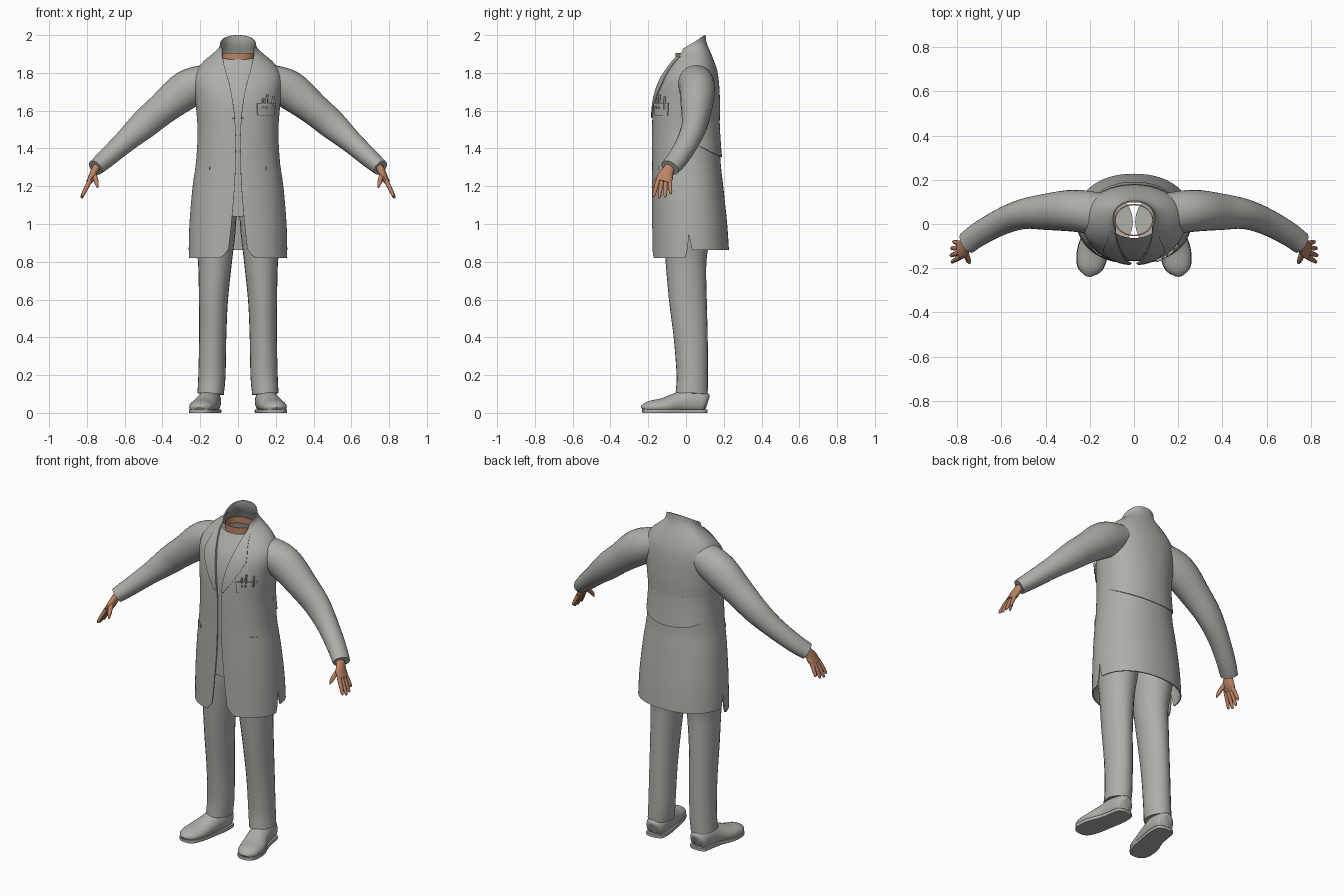
import bpy, bmesh, math
from mathutils import Vector

if "Cube" in bpy.data.objects:
    bpy.data.objects.remove(bpy.data.objects["Cube"])


def material(name, rgb):
    m = bpy.data.materials.new(name)
    m.use_nodes = True
    m.diffuse_color = (*rgb, 1)
    m.node_tree.nodes["Principled BSDF"].inputs["Base Color"].default_value = (*rgb, 1)
    return m


GREY = material("cloth grey", (0.42, 0.43, 0.40))
SKIN = material("skin", (0.50, 0.23, 0.13))


def sample(table, s):
    """Smooth interpolation of table rows keyed by their first value."""
    s = min(max(s, table[0][0]), table[-1][0])
    i = next(k for k in range(len(table) - 1) if s <= table[k + 1][0])
    lo, hi = table[i], table[i + 1]
    before, after = table[max(i - 1, 0)], table[min(i + 2, len(table) - 1)]
    h = hi[0] - lo[0]
    t = (s - lo[0]) / h
    row = []
    for p, a, b, q in zip(before[1:], lo[1:], hi[1:], after[1:]):
        ma = (b - p) / (hi[0] - before[0]) * h
        mb = (q - a) / (after[0] - lo[0]) * h
        row.append((2*t**3 - 3*t**2 + 1) * a + (t**3 - 2*t**2 + t) * ma
                   + (3*t**2 - 2*t**3) * b + (t**3 - t**2) * mb)
    return row


def build(name, rows, mat, closed=False, caps=False, thick=0):
    """Skin a grid of points into a smooth object."""
    bm = bmesh.new()
    grid = [[bm.verts.new(p) for p in row] for row in rows]
    n = len(grid[0])
    for a, b in zip(grid, grid[1:]):
        for j in range(n if closed else n - 1):
            k = (j + 1) % n
            bm.faces.new((a[j], a[k], b[k], b[j]))
    if caps:
        bm.faces.new(grid[0])
        bm.faces.new(grid[-1])
    bmesh.ops.recalc_face_normals(bm, faces=bm.faces)
    if thick:
        bmesh.ops.solidify(bm, geom=bm.faces[:], thickness=thick)
        bmesh.ops.recalc_face_normals(bm, faces=bm.faces)
    mesh = bpy.data.meshes.new(name)
    bm.to_mesh(mesh)
    bm.free()
    mesh.materials.append(mat)
    mesh.shade_smooth()
    mesh.set_sharp_from_angle(angle=math.radians(45))
    obj = bpy.data.objects.new(name, mesh)
    bpy.context.collection.objects.link(obj)
    return obj


def tube(name, rings, mat, side=1, ref=(0, 1, 0), steps=4, sides=24, floor=None):
    """Loft ellipses (x, y, z, ra, rb) along a smooth path."""
    table = [(i, *r) for i, r in enumerate(rings)]
    last = len(rings) - 1
    rows = []
    for k in range(last * steps + 1):
        s = k / steps
        x, y, z, ra, rb = sample(table, s)
        ahead = Vector(sample(table, s + 0.1)[:3]) - Vector(sample(table, s - 0.1)[:3])
        a = Vector(ref).cross(ahead).normalized()
        b = ahead.normalized().cross(a)
        row = []
        for j in range(sides):
            q = math.tau * j / sides
            p = Vector((x, y, z)) + a * ra * math.cos(q) + b * rb * math.sin(q)
            if floor:
                p.z = min(max(p.z, floor[0]), floor[1])
            row.append((p.x * side, p.y, p.z))
        rows.append(row)
    return build(name, rows, mat, closed=True, caps=True)


# Coat rings: key, half width, front y, front z, back y, back z, half opening
COAT = [
    (0.82, .262, -.18, 0.82, .230, 0.82, .055),
    (1.00, .257, -.18, 1.00, .218, 1.00, .035),
    (1.20, .240, -.18, 1.20, .197, 1.20, .018),
    (1.33, .222, -.18, 1.33, .183, 1.33, .013),
    (1.50, .214, -.18, 1.50, .178, 1.50, .013),
    (1.65, .225, -.172, 1.65, .180, 1.65, .028),
    (1.78, .232, -.14, 1.76, .168, 1.80, .05),
    (1.85, .190, -.105, 1.82, .142, 1.88, .07),
    (1.90, .125, -.075, 1.87, .118, 1.935, .082),
    (1.94, .102, -.062, 1.885, .108, 1.965, .085),
    (2.00, .095, -.055, 1.905, .104, 2.0, .085),
]
N = 2.2


def coat_point(s, theta, side=1, lift=0.0):
    a, yf, zf, yb, zb, _ = sample(COAT, s)
    sn = max(math.sin(theta), 0) ** (2 / N)
    c = math.cos(theta)
    c = math.copysign(abs(c) ** (2 / N), c)
    y = (yf + yb) / 2 - c * ((yb - yf) / 2 + lift)
    z = (zf + zb) / 2 - c * (zb - zf) / 2
    return (side * sn * (a + lift), y, z)


def hem(u):
    """Rounded front corners and a slit at each side."""
    slit = 0.472
    if u <= slit:
        return (0.82 + 0.05 * max(0, 1 - u / 0.06) ** 2
                + 0.13 * max(0, 1 - (slit - u) / 0.05) ** 2)
    return 0.862 + 0.088 * max(0, 1 - (u - slit) / 0.015) ** 2


# Coat body with open front
us = sorted({i / 36 for i in range(37)}
            | {.01, .04, .43, .45, .46, .467, .472, .476, .482, .487})
columns = [(u, 1) for u in us] + [(u, -1) for u in reversed(us[:-1])]
rows = []
for k in range(49):
    row = []
    for u, side in columns:
        s = hem(u) + (2.0 - hem(u)) * k / 48
        ring = sample(COAT, s)
        start = math.asin(min(1, ring[5] / ring[0]) ** (N / 2))
        row.append(coat_point(s, start + (math.pi - start) * u, side))
    rows.append(row)
build("coat", rows, GREY, thick=0.006)

# Shirt under the coat, and the rim of the neck
shirt = [[coat_point(1.04 + 0.86 * k / 30, math.pi * abs(j) / 20, 1 if j >= 0 else -1, -0.012)
          for j in range(-19, 21)] for k in range(31)]
build("shirt", shirt, GREY, closed=True)
neck = [[(0.088 * math.cos(math.tau * j / 32), 0.018 + 0.073 * math.sin(math.tau * j / 32), z)
         for j in range(32)] for z in (1.865, 1.885, 1.904)]
build("neck_rim", neck, SKIN, closed=True, thick=0.006)

# Raised lower edge of the upper back
yoke = []
for k in range(7):
    row = []
    for j in range(41):
        q = -1 + j / 20
        low = 1.355 + 0.075 * q * q
        row.append(coat_point(low + (1.54 - low) * k / 6, math.pi * (1 - abs(q) * 0.44),
                              1 if q >= 0 else -1, 0.009 * (1 - k / 6) * (1 - q ** 4)))
    yoke.append(row)
build("back_yoke", yoke, GREY, thick=0.004)


def front_y(x, z):
    """Depth of the coat front at a given x and z."""
    s = z
    for _ in range(12):
        a, yf, zf, yb, zb, _gap = sample(COAT, s)
        c = max(0, 1 - min(1, abs(x) / a) ** N) ** (1 / N)
        s += 0.6 * (z - ((zf + zb) / 2 - c * (zb - zf) / 2))
    return (yf + yb) / 2 - c * (yb - yf) / 2


def patch(name, edges, side, lift, thick):
    """Plate on the coat front; edges are rows of z, inner x, outer x."""
    z0, z1 = edges[0][0], edges[-1][0]
    rows = []
    for k in range(13):
        z = z0 + (z1 - z0) * k / 12
        inner, outer = sample(edges, z)
        xs = [inner + (outer - inner) * j / 6 for j in range(7)]
        rows.append([(side * x, front_y(x, z) - lift, z) for x in xs])
    return build(name, rows, GREY, thick=thick)


LAPEL = [(1.56, .016, .03), (1.65, .028, .09), (1.72, .042, .128),
         (1.76, .052, .142), (1.83, .07, .124), (1.89, .085, .108)]
LEG = [(.12, .01, 1.10, .115, .13), (.122, .005, 0.95, .108, .125),
       (.122, 0, 0.8, .09, .108), (.13, .01, 0.6, .077, .1),
       (.134, .025, 0.4, .072, .09), (.138, .033, 0.2, .072, .083),
       (.145, .03, 0.1, .07, .085)]
ARM = [(.15, .045, 1.765, .085, .095), (.27, .06, 1.712, .102, .095),
       (.40, .055, 1.61, .085, .082), (.50, .045, 1.525, .077, .068),
       (.60, .01, 1.435, .06, .06), (.70, -.045, 1.345, .05, .055),
       (.755, -.085, 1.298, .043, .052)]
SHOE = [(.145, .113, .05, .02, .03), (.146, .095, .055, .052, .06),
        (.15, .03, .06, .06, .075), (.163, -.04, .05, .062, .06),
        (.185, -.12, .035, .07, .044), (.198, -.19, .03, .06, .034),
        (.203, -.222, .025, .036, .022), (.204, -.23, .02, .012, .01)]
PALM = [(.738, -.075, 1.318, .022, .03), (.757, -.094, 1.285, .021, .031),
        (.772, -.11, 1.25, .02, .043), (.79, -.12, 1.222, .014, .04)]

for side, tag in ((1, "left"), (-1, "right")):
    patch(tag + "_lapel", LAPEL, side, 0.007, 0.006)
    patch(tag + "_hip_pocket", [(1.285, .15, .2), (1.305, .15, .205)], side, 0.006, 0.006)
    tube(tag + "_sleeve", ARM, GREY, side)
    tube(tag + "_trouser_leg", LEG, GREY, side)

    # Shoe with flat sole
    tube(tag + "_shoe", SHOE, GREY, side, ref=(0, 0, 1), floor=(0.012, 0.2))
    sole = [(x, y, 0.01, rx + 0.002, 0.05) for x, y, z, rx, rz in SHOE]
    tube(tag + "_sole", sole, GREY, side, ref=(0, 0, 1), floor=(0, 0.018))

    # Hand: palm, four fingers and thumb
    tube(tag + "_palm", PALM, SKIN, side, sides=16)
    for i, reach in enumerate((0.95, 1.06, 1.0, 0.8)):
        base = Vector((.783, -.148 + .02 * i, 1.23))
        way = Vector((.05, -.026 + .012 * i, -.09)) * reach
        rings = [(*(base + way * t - Vector((0.006 * t * t, 0, 0))), r, r)
                 for t, r in ((0, .012), (.35, .0115), (.7, .01), (.94, .0075), (1, .002))]
        tube(f"{tag}_finger_{i + 1}", rings, SKIN, side, steps=2, sides=10)
    thumb = [(.765, -.115, 1.268, .014, .015), (.756, -.145, 1.243, .013, .014),
             (.748, -.167, 1.215, .011, .011), (.743, -.179, 1.192, .003, .003)]
    tube(tag + "_thumb", thumb, SKIN, side, sides=10)

# Chest pocket with pens
patch("chest_pocket", [(1.575, .105, .195), (1.64, .102, .2)], 1, 0.008, 0.007)
patch("pocket_band", [(1.622, .102, .2), (1.64, .102, .2)], 1, 0.013, 0.006)
for i, (x, top) in enumerate(((.13, 1.665), (.15, 1.685), (.183, 1.675))):
    y = front_y(x, 1.65) - 0.008
    tube(f"pen_{i + 1}", [(x, y, 1.61, .006, .006), (x + .002, y, 1.65, .006, .006),
                          (x + .006, y + .002, top, .005, .005)], GREY, sides=8, steps=2)
